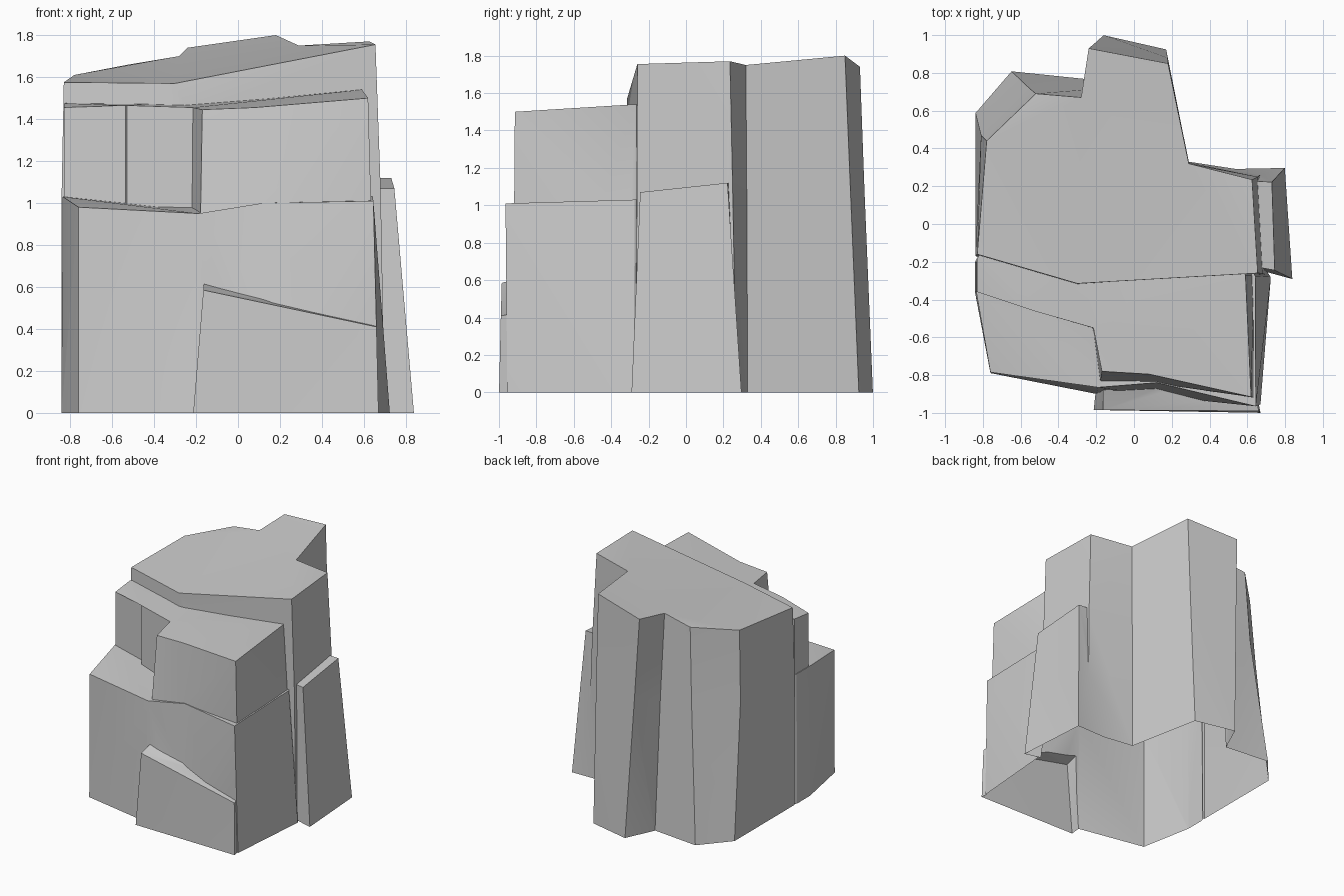
import bpy, bmesh
from math import radians

if "Cube" in bpy.data.objects:
    bpy.data.objects.remove(bpy.data.objects["Cube"])

LOW = -0.02   # parts start just under the ground, then get trimmed open at z = 0


def loft(name, *rings):
    """Closed solid from stacked rings of (x, y, z) points."""
    bm = bmesh.new()
    loops = [[bm.verts.new(p) for p in r] for r in rings]
    n = len(loops[0])
    for a, b in zip(loops, loops[1:]):
        for i in range(n):
            j = (i + 1) % n
            bm.faces.new((a[i], a[j], b[j], b[i]))
    bm.faces.new(loops[0][::-1])
    bm.faces.new(loops[-1])
    bmesh.ops.triangulate(bm, faces=bm.faces[:])
    bmesh.ops.recalc_face_normals(bm, faces=bm.faces[:])
    me = bpy.data.meshes.new(name)
    bm.to_mesh(me)
    bm.free()
    ob = bpy.data.objects.new(name, me)
    bpy.context.collection.objects.link(ob)
    return ob


def flat(points, z):
    return [(x, y, z) for x, y in points]


# Tall rear column with the plateau
base = [(-.84, -.17), (-.30, -.32), (.70, -.27), (.68, .27), (.29, .33), (.17, .925),
        (-.16, 1.0), (-.265, .77), (-.65, .81), (-.84, .59)]
mid = [(-.84, -.17), (-.30, -.325), (.68, -.262), (.655, .25), (.29, .325), (.178, .88),
       (-.21, .955), (-.272, .71), (-.55, .715), (-.81, .47)]
top = [(-.83, -.16, 1.575), (-.30, -.315, 1.57), (.655, -.26, 1.755), (.625, .235, 1.77),
       (.29, .32, 1.75), (.18, .85, 1.80), (-.24, .93, 1.74), (-.28, .67, 1.70),
       (-.52, .69, 1.66), (-.78, .44, 1.61)]
column = loft("cliff_rock", flat(base, LOW), flat(mid, 1.06), top)

# Upper front terrace
upper = [(-.83, -.36), (-.535, -.415), (-.53, -.46), (-.22, -.55), (-.18, -.84),
         (.12, -.845), (.638, -.92), (.635, -.27), (.5, 0), (-.3, 0), (-.7, 0), (-.83, -.18)]
upper_top = [(-.83, -.36, 1.455), (-.535, -.415, 1.465), (-.53, -.46, 1.465),
             (-.215, -.55, 1.455), (-.17, -.78, 1.445), (.08, -.795, 1.455),
             (.62, -.915, 1.50), (.59, -.27, 1.54), (.5, 0, 1.54), (-.3, 0, 1.48),
             (-.7, 0, 1.48), (-.83, -.18, 1.475)]
terrace = loft("upper_terrace", flat(upper, .85), upper_top)

# Lower front terrace
lower = [(-.842, -.36), (-.76, -.79), (-.2, -.90), (.12, -.91), (.67, -.955),
         (.725, -.28), (.5, .05), (-.7, .05), (-.842, -.2)]
lower_top = [(-.835, -.36, 1.03), (-.76, -.785, .98), (-.19, -.865, .95), (.12, -.84, 1.0),
             (.645, -.965, 1.01), (.642, -.275, 1.03), (.5, .05, 1.03), (-.7, .05, 1.03),
             (-.835, -.2, 1.03)]
ledge = loft("lower_terrace", flat(lower, LOW), lower_top)

# Slanted toe block at the front
toe = loft("front_toe",
           flat([(-.215, -.985), (.67, -1.0), (.62, -.75), (-.19, -.75)], LOW),
           [(-.165, -.985, .585), (.66, -.99, .41), (.62, -.75, .44), (-.16, -.75, .65)])

# Leaning slab on the right side
slab = loft("side_slab",
            flat([(.84, -.292), (.80, .298), (.5, .292), (.5, -.2)], LOW),
            [(.745, -.245, 1.07), (.73, .222, 1.12), (.5, .235, 1.12), (.5, -.2, 1.07)])

# Merge everything into one shell
for part in (terrace, ledge, toe, slab):
    mod = column.modifiers.new("merge", 'BOOLEAN')
    mod.operation, mod.solver, mod.object = 'UNION', 'EXACT', part
deps = bpy.context.evaluated_depsgraph_get()
bm = bmesh.new()
bm.from_mesh(bpy.data.meshes.new_from_object(column.evaluated_get(deps)))
column.modifiers.clear()
for part in (terrace, ledge, toe, slab):
    bpy.data.objects.remove(part)

# Trim the underside so the shell is open on the ground
bmesh.ops.bisect_plane(bm, geom=bm.verts[:] + bm.edges[:] + bm.faces[:],
                       plane_co=(0, 0, 0), plane_no=(0, 0, 1), clear_inner=True)
bm.to_mesh(column.data)
bm.free()

bpy.context.view_layer.objects.active = column
column.select_set(True)
bpy.ops.object.shade_smooth_by_angle(angle=radians(25))
